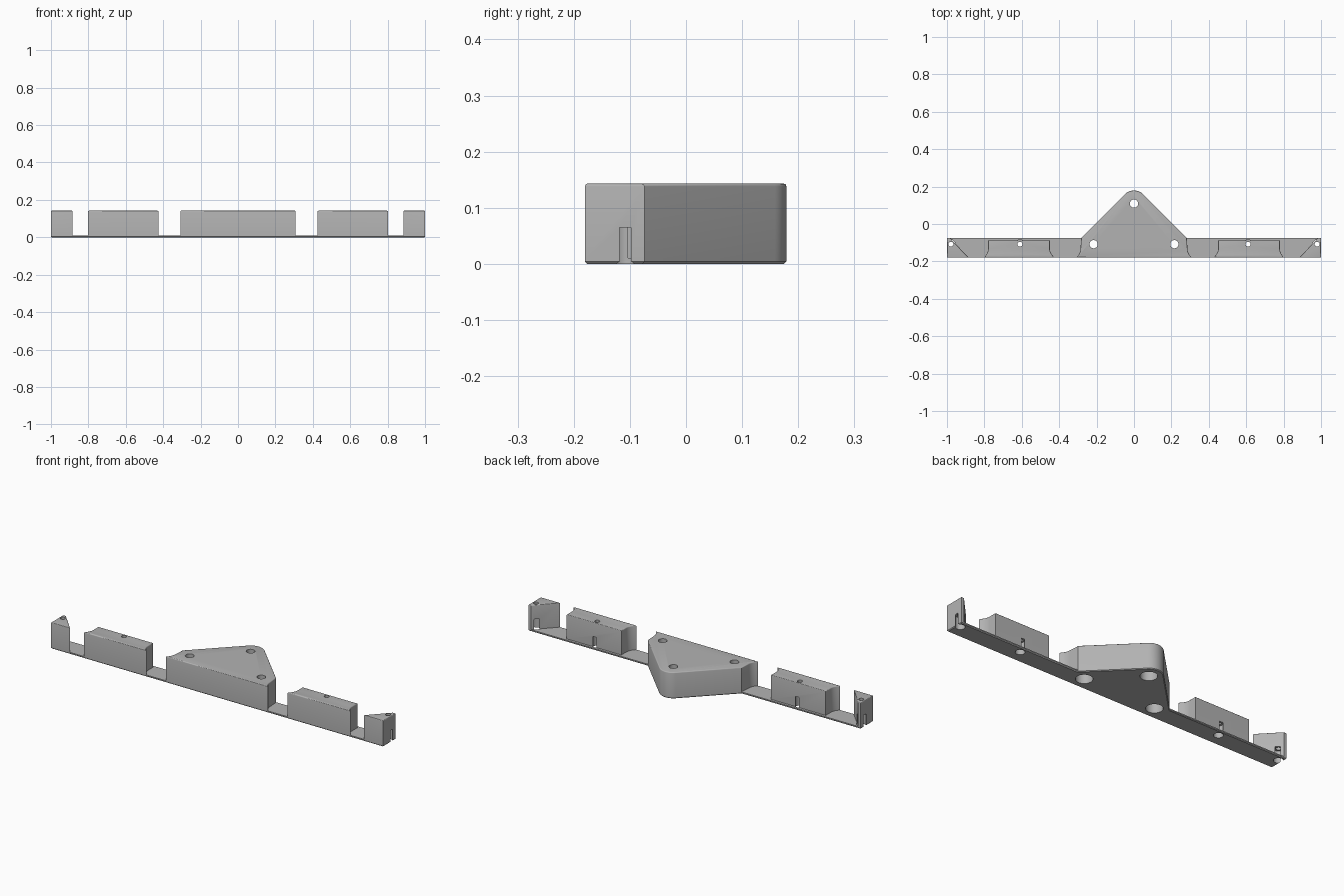
import bpy
import bmesh
from math import cos, sin, radians

cube = bpy.data.objects.get("Cube")
if cube:
    bpy.data.objects.remove(cube, do_unlink=True)

FRONT, BACK, WALL = -0.18, -0.074, -0.087   # strip front, strip back, block back
PLATE, TOP = 0.01, 0.143                    # plate thickness, total height
HOLE_Y, BORE_H = -0.108, 0.065

grey = bpy.data.materials.new("mid grey")
grey.use_nodes = True
colour = (0.45, 0.45, 0.45, 1)
grey.diffuse_color = colour
grey.node_tree.nodes["Principled BSDF"].inputs["Base Color"].default_value = colour


def prism(name, outline, z0, z1, bevel_z, width, segments):
    """Extrude an outline and bevel the rim lying at height bevel_z."""
    bm = bmesh.new()
    face = bm.faces.new([bm.verts.new((x, y, z0)) for x, y in outline])
    ext = bmesh.ops.extrude_face_region(bm, geom=[face])
    for v in ext["geom"]:
        if isinstance(v, bmesh.types.BMVert):
            v.co.z = z1
    bmesh.ops.recalc_face_normals(bm, faces=bm.faces)
    rim = [e for e in bm.edges if all(abs(v.co.z - bevel_z) < 1e-5 for v in e.verts)]
    bmesh.ops.bevel(bm, geom=rim, offset=width, segments=segments,
                    profile=0.5, affect='EDGES')
    mesh = bpy.data.meshes.new(name)
    bm.to_mesh(mesh)
    bm.free()
    mesh.materials.append(grey)
    obj = bpy.data.objects.new(name, mesh)
    bpy.context.collection.objects.link(obj)
    return obj


def cut(obj, x, y, small, big):
    """Through hole with a wide bore from below."""
    for radius, z0, z1 in ((small, -0.1, 0.3), (big, -0.1, BORE_H)):
        bpy.ops.mesh.primitive_cylinder_add(vertices=32, radius=radius, depth=z1 - z0,
                                            location=(x, y, (z0 + z1) / 2))
        cutter = bpy.context.object
        cutter.data.materials.append(grey)
        cutter.hide_render = True
        mod = obj.modifiers.new("hole", 'BOOLEAN')
        mod.operation, mod.solver, mod.object = 'DIFFERENCE', 'EXACT', cutter
        bpy.context.view_layer.objects.active = obj
        bpy.ops.object.modifier_apply(modifier=mod.name)
        bpy.data.objects.remove(cutter, do_unlink=True)


def flare(x, spread):
    """Concave side running forward and curving out by spread."""
    return [(x + spread * (i / 6) ** 2, -0.132 + (FRONT + 0.132) * i / 6)
            for i in range(7)]


def mirrored(points):
    return [(-x, y) for x, y in points]


# Rounded apex of the centre triangle, from right to left
apex = [(0.07 * cos(radians(a)), 0.109 + 0.07 * sin(radians(a)))
        for a in range(45, 136, 6)]
shoulder = [(0.282, BACK)]

# Base plate, with the triangle included
plate = prism("base_plate",
              [(-1, FRONT), (1, FRONT), (1, BACK)] + shoulder + apex
              + mirrored(shoulder) + [(-1, BACK)],
              0, PLATE, 0, 0.004, 1)

# Centre block
side = shoulder + flare(0.286, 0.022)
centre = prism("centre_block", apex + mirrored(side) + side[::-1],
               PLATE, TOP, TOP, 0.005, 3)

# Blocks along the strip, one pair on each side
pairs = []
for s, tag in ((1, "left"), (-1, "right")):
    outer = [(0.78, WALL)] + flare(0.78, 0.022)
    inner = [(0.45, WALL)] + flare(0.45, -0.025)
    shape = [(s * x, y) for x, y in outer + inner[::-1]]
    middle = prism("middle_block_" + tag, shape, PLATE, TOP, TOP, 0.005, 3)
    corner = [(s * x, y) for x, y in
              ((1, FRONT), (1, BACK), (0.984, BACK), (0.884, FRONT))]
    end = prism("end_block_" + tag, corner, PLATE, TOP, TOP, 0.005, 3)
    pairs += [(middle, s * 0.61), (end, s * 0.979)]

# Screw holes
for block, x in pairs:
    for part in (block, plate):
        cut(part, x, HOLE_Y, 0.013, 0.0235)
for x, y in ((-0.216, HOLE_Y), (0.216, HOLE_Y), (0, 0.109)):
    for part in (centre, plate):
        cut(part, x, y, 0.022, 0.042)

# Smooth the curved surfaces, keep edges sharp
bpy.ops.object.select_all(action='DESELECT')
for obj in [plate, centre] + [p[0] for p in pairs]:
    obj.select_set(True)
bpy.context.view_layer.objects.active = plate
bpy.ops.object.shade_smooth_by_angle(angle=radians(32))
